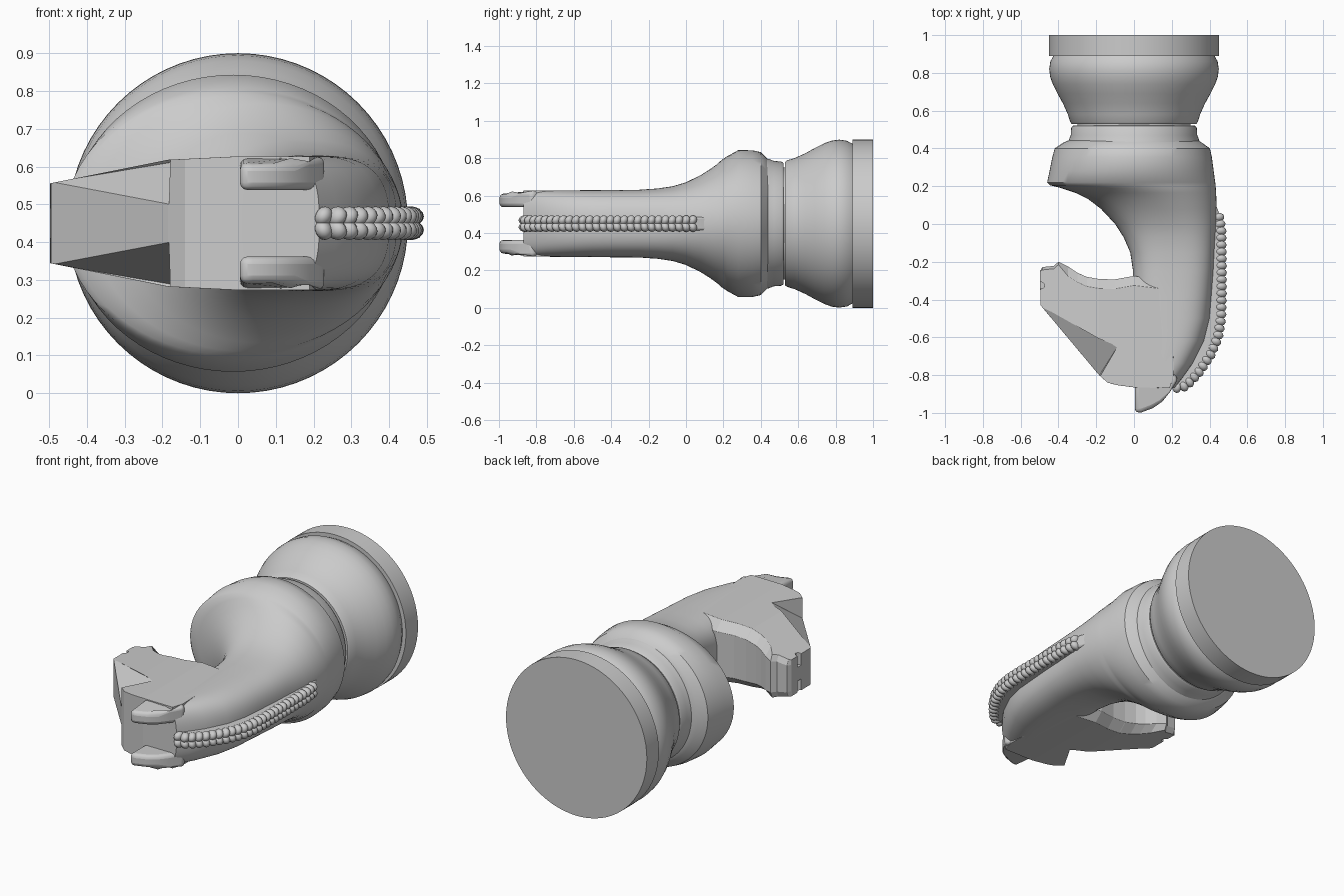
import bpy, bmesh, math
from mathutils import Vector, Matrix

if "Cube" in bpy.data.objects:
    bpy.data.objects.remove(bpy.data.objects["Cube"])

CZ = 0.45  # height of the turning axis, which runs along y


def finish(bm, name, angle=35, smooth=True):
    bmesh.ops.recalc_face_normals(bm, faces=bm.faces[:])
    me = bpy.data.meshes.new(name)
    bm.to_mesh(me)
    bm.free()
    ob = bpy.data.objects.new(name, me)
    bpy.context.collection.objects.link(ob)
    if smooth:
        bpy.ops.object.select_all(action='DESELECT')
        ob.select_set(True)
        bpy.context.view_layer.objects.active = ob
        bpy.ops.object.shade_smooth_by_angle(angle=math.radians(angle))
    return ob


def loft(name, sections, n=72, angle=35):
    """Skin superellipse sections (y, xmin, xmax, half height, exponent)."""
    bm = bmesh.new()
    rings = []
    for y, x0, x1, h, p in sections:
        ring = []
        for i in range(n):
            a = 2 * math.pi * i / n
            c, s = math.cos(a), math.sin(a)
            x = (x0 + x1) / 2 + (x1 - x0) / 2 * math.copysign(abs(c) ** (2 / p), c)
            z = CZ + h * math.copysign(abs(s) ** (2 / p), s)
            ring.append(bm.verts.new((x, y, z)))
        rings.append(ring)
    for a, b in zip(rings, rings[1:]):
        for i in range(n):
            j = (i + 1) % n
            bm.faces.new((a[i], a[j], b[j], b[i]))
    bm.faces.new(rings[0])
    bm.faces.new(rings[-1])
    return finish(bm, name, angle)


def turned(name, profile):
    return loft(name, [(y, -r, r, r, 2) for y, r in profile])


def prism(bm, layers):
    """Skin matching outlines stacked in z: [(outline, z), ...]."""
    rows = [[bm.verts.new((x, y, z)) for x, y in pts] for pts, z in layers]
    k = len(rows[0])
    for a, b in zip(rows, rows[1:]):
        for i in range(k):
            bm.faces.new((a[i], a[(i + 1) % k], b[(i + 1) % k], b[i]))
    bm.faces.new(rows[0])
    bm.faces.new(rows[-1])


def bevel(ob, width, segments=2):
    m = ob.modifiers.new("soft_edges", 'BEVEL')
    m.width, m.segments = width, segments
    m.limit_method, m.angle_limit = 'ANGLE', math.radians(40)


# Turned base parts
turned("base_disc", [(1.0, 0.45), (0.89, 0.45)])
turned("base_bulge", [(0.895, 0.425), (0.885, 0.43), (0.86, 0.443), (0.82, 0.449), (0.78, 0.444),
                      (0.74, 0.43), (0.69, 0.405), (0.64, 0.377), (0.58, 0.35), (0.54, 0.338),
                      (0.53, 0.33), (0.53, 0.30), (0.51, 0.30)])
turned("collar", [(0.535, 0.30), (0.522, 0.30), (0.52, 0.325), (0.51, 0.332), (0.47, 0.335),
                  (0.445, 0.345), (0.42, 0.35)])

# Chest and neck
loft("chest_and_neck", [
    (0.45, -0.33, 0.33, 0.33, 2), (0.43, -0.375, 0.36, 0.352, 2), (0.40, -0.42, 0.402, 0.382, 2),
    (0.355, -0.432, 0.412, 0.392, 2), (0.28, -0.447, 0.422, 0.393, 2), (0.22, -0.46, 0.43, 0.36, 2),
    (0.205, -0.445, 0.432, 0.35, 2), (0.19, -0.385, 0.433, 0.34, 2), (0.165, -0.31, 0.435, 0.317, 2),
    (0.13, -0.24, 0.436, 0.292, 2.05), (0.08, -0.175, 0.437, 0.26, 2.1), (0.0, -0.1, 0.435, 0.221, 2.3),
    (-0.07, -0.055, 0.43, 0.2, 2.5), (-0.15, -0.02, 0.425, 0.188, 2.7), (-0.25, -0.005, 0.42, 0.181, 2.8),
    (-0.38, -0.01, 0.41, 0.18, 2.8), (-0.5, 0.0, 0.4, 0.179, 2.8), (-0.62, 0.01, 0.37, 0.178, 2.8),
    (-0.74, 0.01, 0.31, 0.177, 2.8), (-0.81, 0.01, 0.26, 0.176, 2.8), (-0.868, 0.01, 0.215, 0.172, 2.8)])

# Head: side outline with a softened jaw line, narrowing to the muzzle
jaw = [(0.2, -0.3), (0.08, -0.285), (0.0, -0.275), (-0.1, -0.293), (-0.18, -0.292), (-0.25, -0.28),
       (-0.3, -0.258), (-0.35, -0.225), (-0.4, -0.2), (-0.425, -0.222), (-0.485, -0.228)]
front = [(-0.498, -0.25), (-0.495, -0.43), (-0.185, -0.8), (-0.14, -0.84), (-0.09, -0.853),
         (0.0, -0.865), (0.19, -0.868), (0.21, -0.8)]
inner = jaw + front
outer = [(x, y - 0.05 if i < 8 else y - 0.015) for i, (x, y) in enumerate(jaw)] + front
bm = bmesh.new()
prism(bm, [(outer, -1), (inner, -0.72), (inner, 0.72), (outer, 1)])
for cut in (-0.42, -0.185, 0.0):
    bmesh.ops.bisect_plane(bm, geom=bm.verts[:] + bm.edges[:] + bm.faces[:],
                           plane_co=(cut, 0, 0), plane_no=(1, 0, 0))
for v in bm.verts:
    x = v.co.x
    if x < -0.185:
        h = 0.105 + (x + 0.5) / 0.315 * 0.063
    else:
        h = 0.168 + min(1, (x + 0.185) / 0.185) * 0.009
    v.co.z = CZ + h * v.co.z
head = finish(bm, "head", smooth=False)

# Cutters: eye hollows beside the nose ridge, and nostril notches
bm = bmesh.new()
for s in (-1, 1):
    pts = [(-0.492, -0.436, 0.108), (-0.184, -0.803, 0.05), (-0.088, -0.65, 0.176), (-0.2, -0.86, 0.4)]
    vs = [bm.verts.new((x, y, CZ + s * z)) for x, y, z in pts]
    for f in ((0, 1, 2), (0, 1, 3), (1, 2, 3), (0, 2, 3)):
        bm.faces.new([vs[i] for i in f])
eye_cut = finish(bm, "eye_hollow_cutter", smooth=False)
bm = bmesh.new()
for s in (-1, 1):
    bmesh.ops.create_cone(bm, cap_ends=True, segments=12, radius1=0.018, radius2=0.018, depth=0.12,
                          matrix=Matrix.Translation((-0.492, -0.325, CZ + s * 0.1)))
nostril_cut = finish(bm, "nostril_cutter", smooth=False)
for c in (eye_cut, nostril_cut):
    m = head.modifiers.new("cut", 'BOOLEAN')
    m.operation, m.solver, m.object = 'DIFFERENCE', 'EXACT', c
    c.hide_render = True
    c.hide_set(True)
bevel(head, 0.006)

# Ears
ear = [(0.005, -0.82), (0.005, -0.998), (0.04, -0.997), (0.1, -0.975), (0.15, -0.94), (0.19, -0.89),
       (0.235, -0.82), (0.2, -0.78)]
for side, s in (("left", -1), ("right", 1)):
    bm = bmesh.new()
    prism(bm, [(ear, CZ + s * 0.088), (ear, CZ + s * 0.176)])
    for v in bm.verts:  # lean the outer face in toward the tip
        if abs(v.co.z - CZ) > 0.1 and v.co.y < -0.93:
            v.co.z -= s * 0.018
    ob = finish(bm, "ear_" + side)
    bevel(ob, 0.02, 3)

# Mane: a ridge down the back of the neck topped with a braid
path = [Vector(p) for p in ((0.425, 0.13), (0.452, 0.05), (0.466, -0.03), (0.468, -0.2), (0.468, -0.38),
                            (0.465, -0.5), (0.448, -0.6), (0.41, -0.69), (0.35, -0.78), (0.3, -0.835),
                            (0.26, -0.865), (0.215, -0.862))]
back = [Vector((p.x - 0.1, p.y + (0.06 if p.y < -0.6 else 0))) for p in path]
bm = bmesh.new()
ridge = path + back[::-1]
prism(bm, [(ridge, CZ - 0.036), (ridge, CZ + 0.036)])
bevel(finish(bm, "mane_ridge"), 0.012, 2)

lengths = [(b - a).length for a, b in zip(path, path[1:])]


def along(d):
    for a, b, l in zip(path, path[1:], lengths):
        if d <= l:
            return a.lerp(b, d / l), (b - a).normalized()
        d -= l
    return path[-1], (path[-1] - path[-2]).normalized()


bm = bmesh.new()
count = 28
for i in range(count):
    p, t = along(0.1 + (sum(lengths) - 0.12) * i / (count - 1))
    frame = Matrix(((-t.y, t.x, 0), (t.x, t.y, 0), (0, 0, 1))).to_4x4()
    for s in (-1, 1):
        m = (Matrix.Translation((p.x - 0.008, p.y, CZ + s * 0.018)) @ frame
             @ Matrix.Rotation(s * 0.5, 4, 'X')
             @ Matrix.Diagonal((0.032, 0.023, 0.027, 1)))
        bmesh.ops.create_uvsphere(bm, u_segments=12, v_segments=8, radius=1, matrix=m)
finish(bm, "mane_braid", 60)
